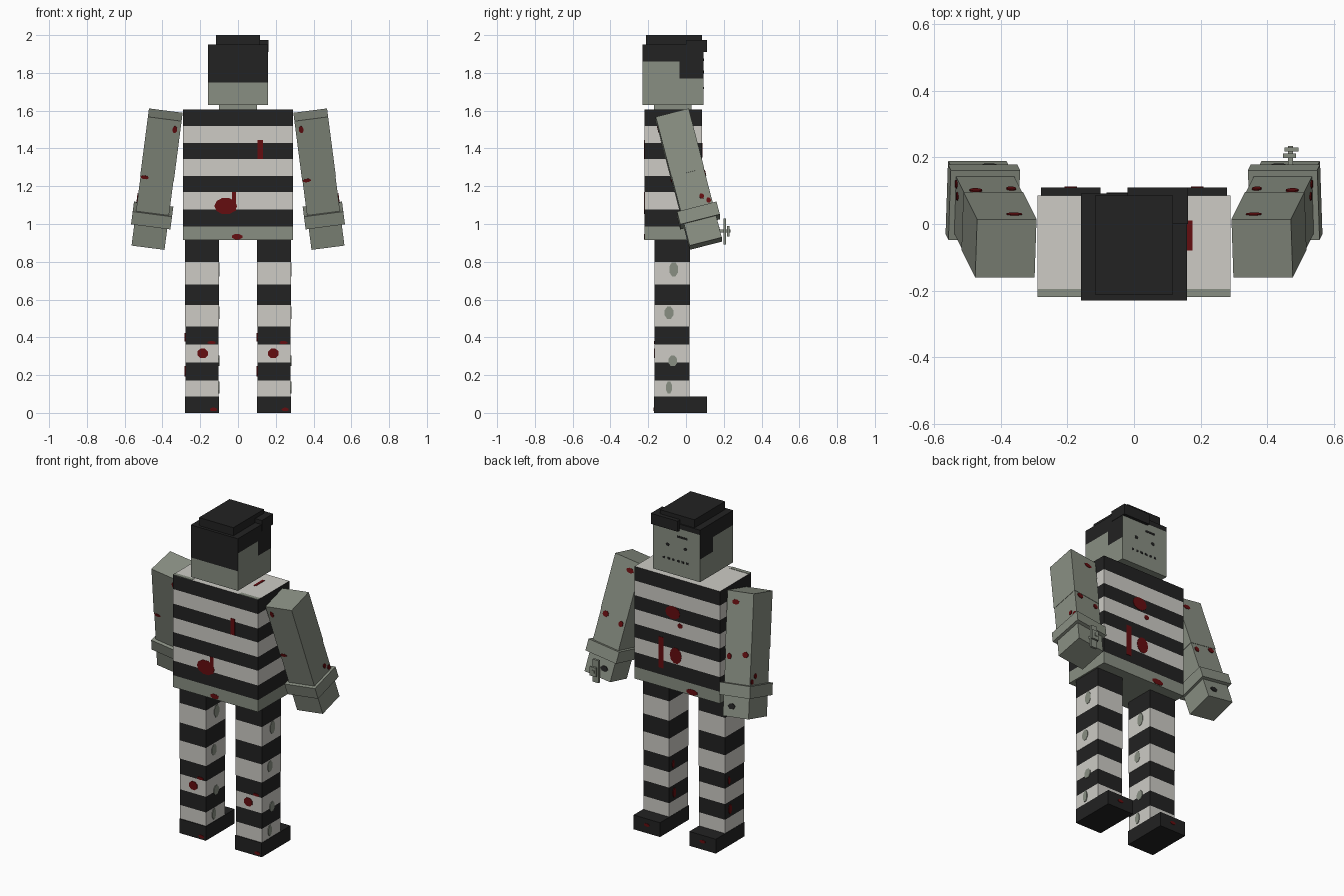
import bpy, bmesh, math
from mathutils import Matrix, Vector

if "Cube" in bpy.data.objects:
    bpy.data.objects.remove(bpy.data.objects["Cube"])


def material(name, rgb):
    m = bpy.data.materials.new(name)
    m.use_nodes = True
    m.diffuse_color = (*rgb, 1)
    m.node_tree.nodes["Principled BSDF"].inputs["Base Color"].default_value = (*rgb, 1)
    return m


BLACK, WHITE, SKIN, RED = 0, 1, 2, 3
MATS = [material("black cloth and hair", (0.016, 0.016, 0.016)),
        material("off white cloth", (0.61, 0.60, 0.56)),
        material("grey green skin", (0.25, 0.275, 0.225)),
        material("dark red stain", (0.13, 0.004, 0.005))]
IDENT = Matrix.Identity(4)


def finish(name, bm, rule, matrix=IDENT):
    """Turn a bmesh into an object; rule is a colour index or a face function."""
    bm.normal_update()
    for f in bm.faces:
        f.material_index = rule(f.calc_center_median(), f.normal) if callable(rule) else rule
    me = bpy.data.meshes.new(name)
    bm.to_mesh(me)
    bm.free()
    for m in MATS:
        me.materials.append(m)
    ob = bpy.data.objects.new(name, me)
    bpy.context.collection.objects.link(ob)
    ob.matrix_world = matrix
    return ob


def box(name, lo, hi, rule, z_cuts=(), y_cuts=(), matrix=IDENT):
    lo, hi = Vector(lo), Vector(hi)
    bm = bmesh.new()
    place = Matrix.Translation((lo + hi) / 2) @ Matrix.Diagonal((*(hi - lo), 1))
    bmesh.ops.create_cube(bm, size=1, matrix=place)
    for axis, cuts in (((0, 0, 1), z_cuts), ((0, 1, 0), y_cuts)):
        for c in cuts:
            bmesh.ops.bisect_plane(bm, geom=bm.verts[:] + bm.edges[:] + bm.faces[:],
                                   plane_co=Vector(axis) * c, plane_no=axis)
    return finish(name, bm, rule, matrix)


TURN = {"+y": Matrix.Rotation(-math.pi / 2, 4, "X"),
        "-y": Matrix.Rotation(math.pi / 2, 4, "X"),
        "+x": Matrix.Rotation(math.pi / 2, 4, "Z") @ Matrix.Rotation(math.pi / 2, 4, "X"),
        "-x": Matrix.Rotation(-math.pi / 2, 4, "Z") @ Matrix.Rotation(math.pi / 2, 4, "X"),
        "+z": IDENT}


def patch(name, co, side, w, h, col, sides=10, matrix=IDENT):
    """Thin painted plate lying on a surface; four sides give a rectangle."""
    bm = bmesh.new()
    k = math.sqrt(2) if sides == 4 else 1
    spin = Matrix.Rotation(math.pi / sides, 4, "Z")
    place = (Matrix.Translation(co) @ TURN[side]
             @ Matrix.Diagonal((w * k / 2, h * k / 2, 0.004, 1)) @ spin)
    bmesh.ops.create_cone(bm, cap_ends=True, segments=sides, radius1=1, radius2=1,
                          depth=1, matrix=place)
    return finish(name, bm, col, matrix)


def stripes(cuts, colours):
    return lambda c, n: colours[sum(c.z < z for z in cuts)]


# Torso with horizontal stripes and a bare waist
cuts = (1.518, 1.428, 1.343, 1.253, 1.169, 1.078, 0.988)
band = stripes(cuts, [BLACK, WHITE] * 3 + [BLACK, SKIN])
box("torso", (-0.29, -0.22, 0.915), (0.29, 0.085, 1.605),
    lambda c, n: WHITE if n.z > 0.5 else band(c, n), cuts)
box("neck", (-0.1, -0.17, 1.6), (0.1, 0.03, 1.64), SKIN)
for s in (-1, 1):
    patch("shoulder_edge", (s * 0.225, -0.208, 1.605), "+z", 0.13, 0.024, SKIN, 4)


# Head with painted hair: long at the back, sideburns near the face
def hair_rule(c, n):
    if n.z < -0.5:
        return SKIN
    if n.y < -0.5:
        edge = 1.75
    elif n.y > 0.5:
        edge = 1.92
    else:
        edge = 1.77 if c.y > -0.035 else 1.86
    return BLACK if c.z > edge else SKIN


box("head", (-0.16, -0.23, 1.63), (0.16, 0.092, 1.95), hair_rule,
    (1.75, 1.77, 1.86, 1.92), (-0.035,))
box("hair_top", (-0.117, -0.212, 1.94), (0.117, 0.085, 2.0), BLACK)
box("hair_fringe", (-0.02, 0.0, 1.91), (0.162, 0.11, 1.975), BLACK)

# Face details
patch("brow", (-0.04, 0.092, 1.87), "+y", 0.07, 0.012, BLACK, 4)
for s in (-1, 1):
    patch("eye", (s * 0.06, 0.092, 1.805), "+y", 0.025, 0.02, BLACK, 6)
for i in range(6):
    patch("mouth_stitch", (-0.075 + i * 0.032, 0.092, 1.72), "+y", 0.015, 0.012, BLACK, 4)

# Legs and shoes
upper = (0.80, 0.68, 0.57)
lower = (0.363, 0.268, 0.172)
for s, side in ((-1, "right"), (1, "left")):
    a, b = sorted((s * 0.1, s * 0.28))
    box(side + "_upper_leg", (a, -0.168, 0.458), (b, 0.02, 0.917),
        stripes(upper, [BLACK, WHITE] * 2), upper)
    box(side + "_lower_leg", (a + 0.002, -0.166, 0.08), (b - 0.002, 0.018, 0.458),
        stripes(lower, [BLACK, WHITE] * 2), lower)
    box(side + "_shoe", (a, -0.17, 0), (b, 0.11, 0.088), BLACK)
    for y, z, w, h in ((-0.065, 0.76, 0.05, 0.08), (-0.09, 0.53, 0.05, 0.07),
                       (-0.07, 0.275, 0.05, 0.06), (-0.09, 0.135, 0.035, 0.07)):
        patch(side + "_leg_hole", (b, y, z), "+x", w, h, SKIN, 8)
    for co, face, w, h in (((s * 0.187, -0.167, 0.315), "-y", 0.06, 0.055),
                           ((s * 0.19 + 0.05, -0.167, 0.372), "-y", 0.045, 0.018),
                           ((s * 0.19 + 0.06, -0.17, 0.018), "-y", 0.04, 0.02),
                           ((s * 0.19, 0.11, 0.05), "+y", 0.04, 0.02),
                           ((a, -0.02, 0.4), "-x", 0.02, 0.05),
                           ((a, -0.03, 0.22), "-x", 0.03, 0.06)):
        patch(side + "_leg_stain", co, face, w, h, RED, 8)

# Arms: each built along its own leaning axis, shoulder at the local origin
LENGTH, R = 0.71, 0.09
for s, side in ((-1, "right"), (1, "left")):
    up = Vector((-0.13 * s, -0.26, 1)).normalized()
    across = Vector((1, 0, 0.13 * s)).normalized()
    depth = up.cross(across)
    m = Matrix((across, depth, up)).transposed().to_4x4()
    m.translation = (0.385 * s, -0.073, 1.578)
    box(side + "_upper_arm", (-R, -R, -0.33), (R, R, 0), SKIN, matrix=m)
    box(side + "_forearm", (-R + 0.002, -R + 0.002, -LENGTH), (R - 0.002, R - 0.002, -0.33),
        SKIN, matrix=m)
    box(side + "_wrist_cuff", (-0.105, -0.108, -0.59), (0.105, 0.108, -0.52), SKIN, matrix=m)
    for u, z, face, w, h in ((0.06, -0.05, "-y", 0.025, 0.04),
                             (0.065 * s, -0.33, "-y", 0.045, 0.02),
                             (0.03, -0.06, "+y", 0.05, 0.03),
                             (-0.05, -0.35, "+y", 0.04, 0.035),
                             (0.06, -0.37, "+y", 0.03, 0.035)):
        patch(side + "_arm_stain", (-u * s, math.copysign(R, 1 if face == "+y" else -1), z),
              face, w, h, RED, 8, m)
    patch(side + "_hand_mark", (-0.03 * s, R, -0.65), "+y", 0.05, 0.035, BLACK, 6, m)
    for y, z in ((0.04, -0.47), (0.07, -0.5)):
        patch(side + "_outer_stain", (R * s, y, z), "+x" if s > 0 else "-x",
              0.025, 0.03, RED, 8, m)

# Broken chain hanging from the left cuff
box("chain_pin", (0.462, 0.16, 0.955), (0.478, 0.235, 0.972), SKIN)
box("chain_link", (0.447, 0.198, 0.892), (0.487, 0.212, 1.03), SKIN)
box("chain_end", (0.452, 0.218, 0.935), (0.495, 0.23, 0.99), SKIN)

# Stains on the torso
for co, face, w, h, n in (((-0.065, -0.22, 1.095), "-y", 0.12, 0.09, 10),
                          ((-0.022, -0.221, 1.12), "-y", 0.022, 0.1, 4),
                          ((0.118, -0.22, 1.395), "-y", 0.028, 0.1, 4),
                          ((-0.005, -0.22, 0.933), "-y", 0.06, 0.03, 8),
                          ((0.03, 0.085, 1.39), "+y", 0.1, 0.08, 10),
                          ((-0.02, 0.085, 1.32), "+y", 0.035, 0.03, 8),
                          ((0.11, 0.085, 1.125), "+y", 0.035, 0.19, 4),
                          ((0.01, 0.085, 1.13), "+y", 0.08, 0.1, 10),
                          ((-0.1, 0.085, 0.935), "+y", 0.08, 0.035, 8),
                          ((0.168, -0.035, 1.605), "+z", 0.016, 0.09, 4)):
    patch("torso_stain", co, face, w, h, RED, n)
